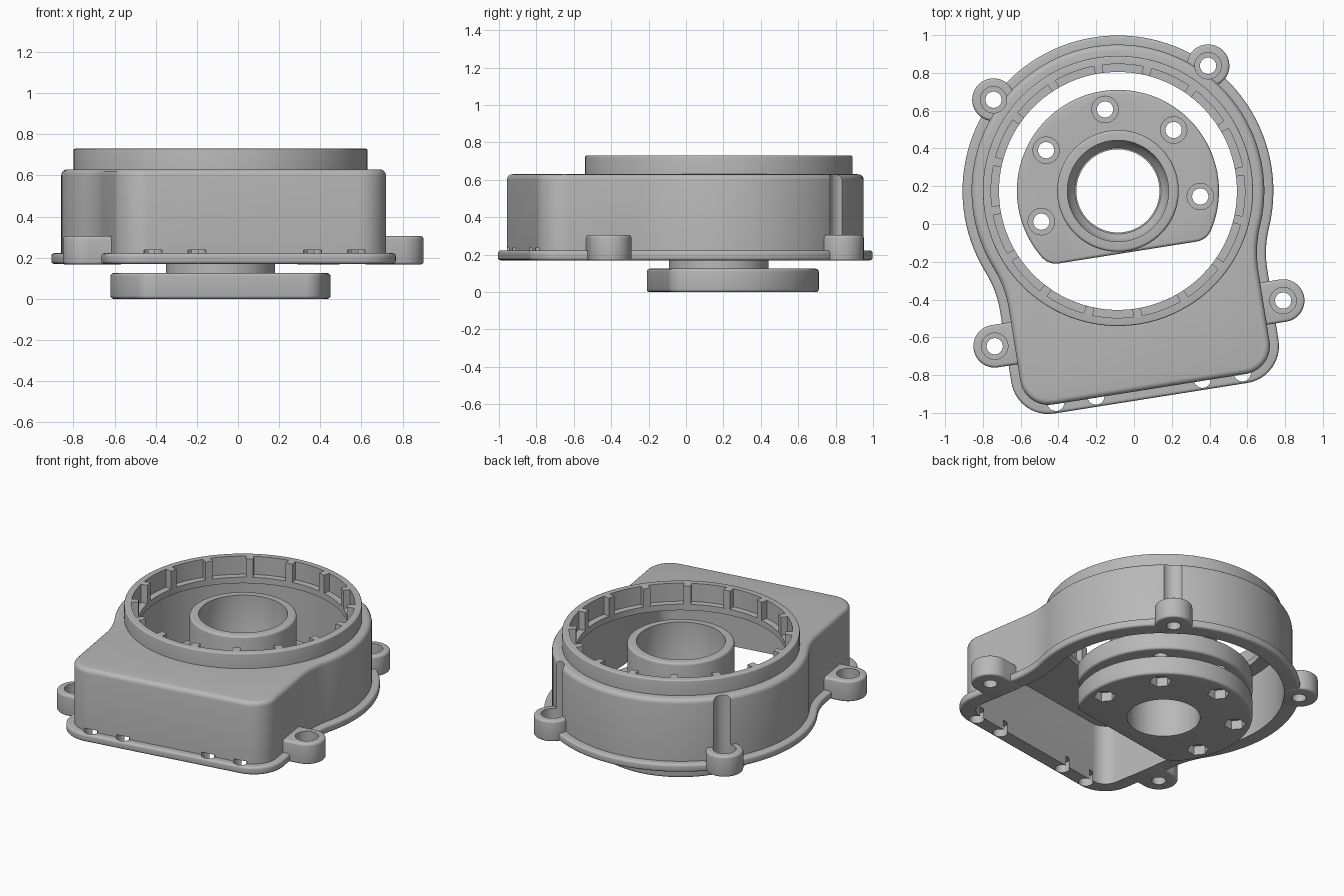
import bpy, bmesh
from math import sin, cos, pi, radians, hypot, atan2, sqrt
from mathutils import Matrix

cube = bpy.data.objects.get("Cube")
if cube:
    bpy.data.objects.remove(cube, do_unlink=True)

grey = bpy.data.materials.new("plain_grey")
grey.use_nodes = True
grey.diffuse_color = (0.48, 0.48, 0.48, 1)
grey.node_tree.nodes["Principled BSDF"].inputs["Base Color"].default_value = (0.48, 0.48, 0.48, 1)

# The housing is symmetric about a tilted axis through the bore centre
PLACE = Matrix.Translation((-0.085, 0.175, 0)) @ Matrix.Rotation(radians(9), 4, 'Z')


def arc(cx, cy, r, a, b, n):
    """n + 1 points on an arc, angles in radians."""
    return [(cx + r * cos(a + (b - a) * i / n), cy + r * sin(a + (b - a) * i / n))
            for i in range(n + 1)]


def mirrored(half):
    """Close a right-hand half outline that ends on the symmetry axis."""
    return half + [(-x, y) for x, y in reversed(half[:-1])]


# Outlines: each takes an outward offset d
def circle(r, x=0, y=0, n=96):
    return lambda d: arc(x, y, r + d, 0, 2 * pi, n)[:-1]


def body_outline(d):
    big, half_w, corner, blend = 0.775, 0.668, 0.15, 0.6
    v = -sqrt((big + blend) ** 2 - (half_w + blend) ** 2)
    tangent = atan2(v, half_w + blend)
    half = arc(half_w - corner, -0.913, corner + d, -pi / 2, 0, 12)
    half += arc(half_w + blend, v, blend - d, pi, pi + tangent, 14)[:-1]
    half += arc(0, 0, big + d, tangent, pi / 2, 36)
    return mirrored(half)


def hub_outline(d):
    r, flat, corner = 0.535, -0.33, 0.1
    cy = flat + corner
    cx = sqrt((r - corner) ** 2 - cy ** 2)
    a = atan2(cy, cx)
    half = arc(cx, cy, corner + d, -pi / 2, a, 10)[:-1]
    return mirrored(half + arc(0, 0, r + d, a, pi / 2, 40))


def lug_outline(side):
    def outline(d):
        pts = arc(0.773, -0.71, 0.113 + d, -pi / 2, pi / 2, 24)
        pts += [(0.6, -0.597 + d), (0.6, -0.823 - d)]
        return pts if side > 0 else [(-x, y) for x, y in reversed(pts)]
    return outline


def rib_ring_outline(d):
    pts, step, rib = [], pi / 8, radians(2)
    for k in range(16):
        a = pi / 2 + k * step
        pts += arc(0, 0, 0.63, a - rib, a + rib, 2)
        pts += arc(0, 0, 0.672, a + rib, a + step - rib, 6)
    return pts


def rounded(z0, z1, bottom=0.0, top=0.0, n=4):
    """Layers (height, offset) for a prism with rounded rims."""
    lo = [(z0 + bottom * (1 - cos(pi / 2 * i / n)), bottom * (sin(pi / 2 * i / n) - 1))
          for i in range(n + 1)] if bottom else [(z0, 0)]
    hi = [(z1 - top * (1 - sin(pi / 2 * i / n)), top * (cos(pi / 2 * i / n) - 1))
          for i in range(n + 1)] if top else [(z1, 0)]
    return lo + hi


def loft(name, outline, layers):
    bm = bmesh.new()
    rings = [[bm.verts.new((x, y, z)) for x, y in outline(d)] for z, d in layers]
    n = len(rings[0])
    for low, high in zip(rings, rings[1:]):
        for i in range(n):
            j = (i + 1) % n
            bm.faces.new((low[i], low[j], high[j], high[i]))
    bm.faces.new(list(reversed(rings[0])))
    bm.faces.new(rings[-1])
    bmesh.ops.recalc_face_normals(bm, faces=bm.faces)
    mesh = bpy.data.meshes.new(name)
    bm.to_mesh(mesh)
    bm.free()
    mesh.materials.append(grey)
    ob = bpy.data.objects.new(name, mesh)
    bpy.context.collection.objects.link(ob)
    return ob


def combine(ob, operation, outline, layers):
    tool = loft("tool", outline, layers)
    tool.hide_render = True
    mod = ob.modifiers.new("combine", 'BOOLEAN')
    mod.operation, mod.object, mod.solver = operation, tool, 'EXACT'
    dg = bpy.context.evaluated_depsgraph_get()
    mesh = bpy.data.meshes.new_from_object(ob.evaluated_get(dg))
    ob.modifiers.clear()
    ob.data = mesh
    bpy.data.objects.remove(tool, do_unlink=True)


def add(ob, outline, layers):
    combine(ob, 'UNION', outline, layers)


def cut(ob, outline, z0, z1):
    combine(ob, 'DIFFERENCE', outline, [(z0, 0), (z1, 0)])


def finish(ob):
    ob.data.transform(PLACE)
    bpy.ops.object.select_all(action='DESELECT')
    ob.select_set(True)
    bpy.context.view_layer.objects.active = ob
    bpy.ops.object.shade_smooth_by_angle(angle=radians(32))


# Housing: body shell, base flange and collar
housing = loft("housing", body_outline, rounded(0.18, 0.63, top=0.03))
add(housing, lambda d: body_outline(d + 0.048), rounded(0.17, 0.222, 0.015, 0.015))
add(housing, circle(0.715), rounded(0.6, 0.73, top=0.008))

# Screw lugs: two at the sides, two round ones at the back
lugs = [(s * 0.773, -0.71) for s in (-1, 1)] + [(s * 0.575, 0.58) for s in (-1, 1)]
lug_layers = rounded(0.168, 0.305, 0.012, 0.015)
for x, y in lugs:
    add(housing, lug_outline(x) if y < 0 else circle(0.113, x, y, 48), lug_layers)

# Hollow inside, main opening and ribbed pockets in the collar
cut(housing, lambda d: body_outline(-0.05), 0.1, 0.57)
cut(housing, circle(0.63), 0.5, 0.8)
cut(housing, rib_ring_outline, 0.61, 0.8)

# Screw bores with driver clearance grooves up the wall
for x, y in lugs:
    cut(housing, circle(0.07, x, y, 32), 0.22, 0.8)
    cut(housing, circle(0.043, x, y, 32), 0.1, 0.3)

# Clip slots along the front base edge
for x in (-0.5, -0.285, 0.285, 0.5):
    cut(housing, circle(0.045, x, -1.055, 24), 0.1, 0.237)
finish(housing)

# Hub: two flat-sided discs on a neck, with a tube above
hub = loft("hub", hub_outline, rounded(0, 0.125, 0.015, 0.015))
add(hub, circle(0.265), [(0.06, 0), (0.24, 0)])
add(hub, hub_outline, rounded(0.172, 0.295, 0.015, 0.015))
add(hub, circle(0.322), rounded(0.23, 0.66, top=0.015))
cut(hub, circle(0.22), -0.1, 0.8)
combine(hub, 'DIFFERENCE', circle(0.268), [(0.27, -0.04), (0.3, -0.015), (0.33, 0), (0.8, 0)])

# Bolt holes with round top seats and hexagonal bottom seats
for k in range(-2, 3):
    a = pi / 2 + k * 2 * pi / 7
    x, y = 0.437 * cos(a), 0.437 * sin(a)
    cut(hub, circle(0.043, x, y, 32), -0.1, 0.4)
    cut(hub, circle(0.07, x, y, 32), 0.25, 0.4)
    cut(hub, circle(0.066, x, y, 6), -0.1, 0.06)
finish(hub)
